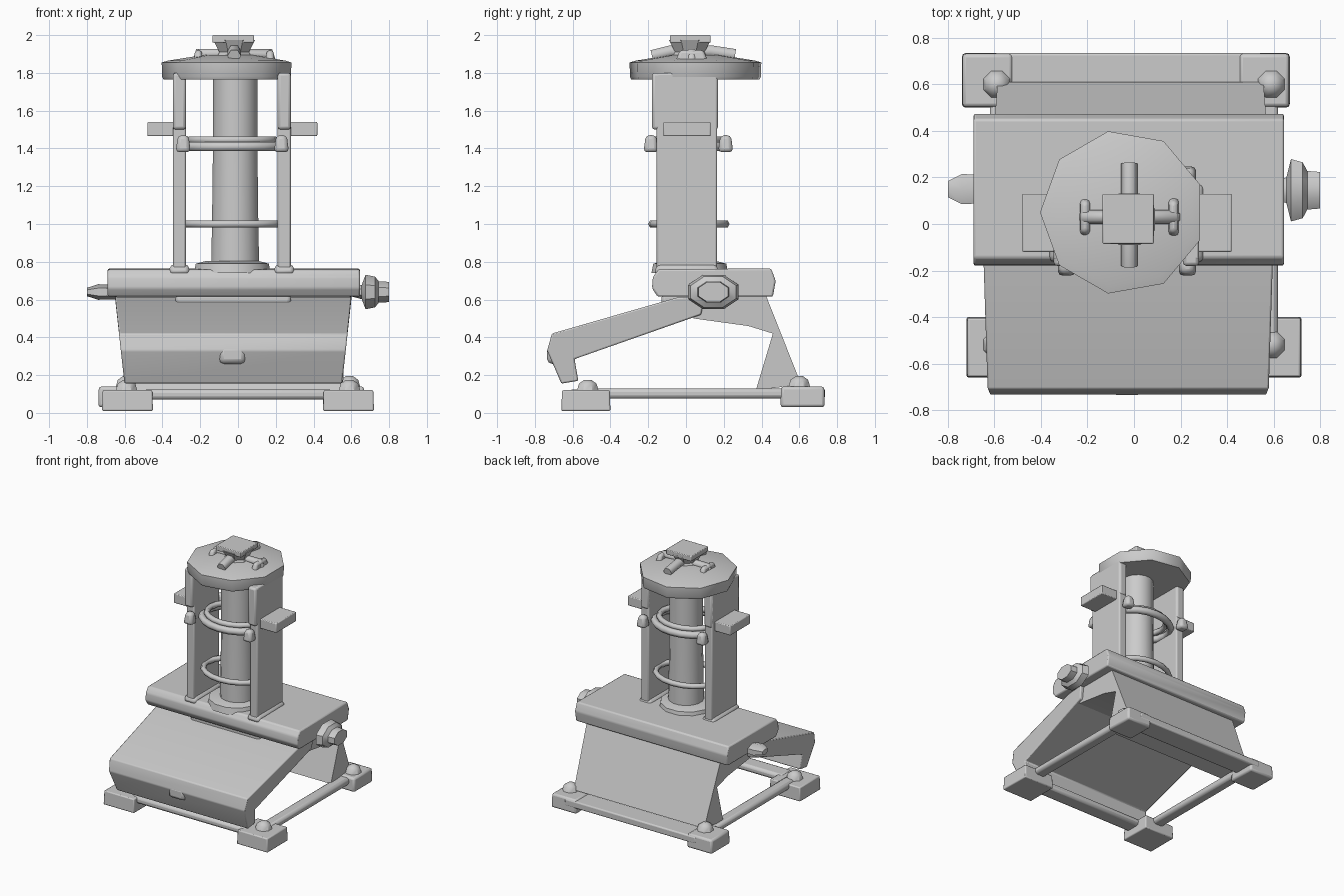
import bpy, bmesh, math
from mathutils import Vector

cube = bpy.data.objects.get("Cube")
if cube:
    bpy.data.objects.remove(cube, do_unlink=True)

grey = bpy.data.materials.new("light grey")
grey.use_nodes = True
COLOUR = (0.6, 0.6, 0.6, 1)
grey.diffuse_color = COLOUR
grey.node_tree.nodes["Principled BSDF"].inputs["Base Color"].default_value = COLOUR


def finish(name, bm, bevel=0.0):
    bmesh.ops.recalc_face_normals(bm, faces=bm.faces)
    mesh = bpy.data.meshes.new(name)
    bm.to_mesh(mesh)
    bm.free()
    mesh.materials.append(grey)
    ob = bpy.data.objects.new(name, mesh)
    bpy.context.collection.objects.link(ob)
    if bevel:
        mod = ob.modifiers.new("bevel", 'BEVEL')
        mod.width = bevel
        mod.segments = 2
    bpy.ops.object.select_all(action='DESELECT')
    ob.select_set(True)
    bpy.context.view_layer.objects.active = ob
    bpy.ops.object.shade_smooth_by_angle(angle=math.radians(40))
    return ob


def box(name, x, y, z, bevel=0.0, taper=1.0):
    """Box from ranges; taper scales the top in x and y."""
    bm = bmesh.new()
    bmesh.ops.create_cube(bm, size=1)
    for v in bm.verts:
        k = taper if v.co.z > 0 else 1
        v.co = [(r[0] + r[1]) / 2 + c * s * (r[1] - r[0])
                for r, c, s in zip((x, y, z), v.co, (k, k, 1))]
    return finish(name, bm, bevel)


def side_profile(name, points, x0, x1, narrow=0.0, z_top=0.6, bevel=0.0):
    """Extrude a y-z outline along x, narrowing towards the ground."""
    bm = bmesh.new()
    rings = []
    for x, sign in ((x0, 1), (x1, -1)):
        rings.append([bm.verts.new((x + sign * narrow * (z_top - z), y, z)) for y, z in points])
    n = len(points)
    bm.faces.new(rings[0])
    bm.faces.new(rings[1])
    for i in range(n):
        j = (i + 1) % n
        bm.faces.new((rings[0][i], rings[0][j], rings[1][j], rings[1][i]))
    return finish(name, bm, bevel)


def lathe(name, profile, centre, sides, sx=1.0, sy=1.0, axis='Z'):
    """Stack of (radius, height) rings closed at both ends."""
    bm = bmesh.new()
    rings = []
    for r, h in profile:
        ring = []
        for i in range(sides):
            a = math.tau * (i + 0.5) / sides
            p = Vector((r * sx * math.cos(a), r * sy * math.sin(a), h))
            if axis == 'X':
                p = Vector((p.z, p.x, p.y))
            ring.append(bm.verts.new(p + Vector(centre)))
        rings.append(ring)
    for a, b in zip(rings, rings[1:]):
        for i in range(sides):
            j = (i + 1) % sides
            bm.faces.new((a[i], a[j], b[j], b[i]))
    bm.faces.new(rings[0])
    bm.faces.new(rings[-1])
    return finish(name, bm)


def rod(name, points, radius, closed=False):
    curve = bpy.data.curves.new(name, 'CURVE')
    curve.dimensions = '3D'
    curve.bevel_depth = radius
    curve.bevel_resolution = 1
    curve.use_fill_caps = True
    line = curve.splines.new('POLY')
    line.points.add(len(points) - 1)
    for p, co in zip(line.points, points):
        p.co = (*co, 1)
    line.use_cyclic_u = closed
    curve.materials.append(grey)
    ob = bpy.data.objects.new(name, curve)
    bpy.context.collection.objects.link(ob)
    return ob


# Ground frame: feet, rails and foot knobs
for side, s in (("right", -1), ("left", 1)):
    box(f"front_{side}_foot", sorted((s * 0.45, s * 0.72)), (-0.66, -0.40), (0.01, 0.12), 0.008, 0.97)
    x_rear = (-0.74, -0.52) if s < 0 else (0.45, 0.67)
    box(f"rear_{side}_foot", x_rear, (0.50, 0.735), (0.03, 0.14), 0.015, 0.97)
    box(f"{side}_side_rail", sorted((s * 0.53, s * 0.62)), (-0.50, 0.56), (0.075, 0.13), 0.02)
    for end, y, z in (("front", -0.52, 0.11), ("rear", 0.60, 0.13)):
        lathe(f"{end}_{side}_foot_knob", [(0.065, 0), (0.05, 0.045), (0.02, 0.065)],
              (s * 0.59, y, z), 8)
box("front_rail", (-0.50, 0.50), (-0.62, -0.49), (0.07, 0.125), 0.02)
box("rear_rail", (-0.60, 0.55), (0.56, 0.735), (0.075, 0.13), 0.01)

# Sloping front apron and rear support panel
side_profile("front_apron", [(-0.735, 0.33), (-0.71, 0.42), (-0.05, 0.61), (0.10, 0.62),
                             (0.08, 0.52), (-0.59, 0.285), (-0.57, 0.17), (-0.66, 0.155)],
             -0.65, 0.60, 0.11, bevel=0.008)
side_profile("rear_panel", [(0.04, 0.50), (0.33, 0.46), (0.46, 0.42), (0.37, 0.12),
                            (0.61, 0.15), (0.42, 0.63), (0.04, 0.63)], -0.60, 0.57, 0.03)
box("apron_knob", (-0.10, 0.04), (-0.735, -0.66), (0.26, 0.355), 0.025)

# Platform with rounded front edge, and side fittings
side_profile("platform", [(-0.15, 0.615), (-0.18, 0.66), (-0.175, 0.72), (-0.145, 0.76),
                          (0.45, 0.765), (0.475, 0.70), (0.46, 0.615)], -0.69, 0.645, bevel=0.01)
box("platform_underside", (-0.33, 0.28), (-0.13, 0.15), (0.56, 0.63), 0.02)
lathe("left_side_knob", [(0.04, -0.04), (0.06, 0.01), (0.145, 0.03), (0.13, 0.08),
                         (0.09, 0.10), (0.085, 0.155)], (0.645, 0.145, 0.64), 8, 1, 0.68, 'X')
lathe("right_side_knob", [(0.04, -0.12), (0.075, -0.06), (0.07, 0.03)],
      (-0.68, 0.15, 0.64), 6, 1, 0.55, 'X')

# Tower: side plates, lugs and central tube
for side, x, lug in (("right", (-0.345, -0.275), (-0.48, -0.335)),
                     ("left", (0.21, 0.28), (0.27, 0.42))):
    box(f"{side}_tower_plate", x, (-0.155, 0.165), (0.74, 1.80), 0.01)
    box(f"{side}_plate_head", x, (-0.18, 0.17), (1.50, 1.80), 0.015)
    box(f"{side}_plate_foot", (x[0] - 0.02, x[1] + 0.02), (-0.17, 0.18), (0.735, 0.785), 0.02, 0.9)
    box(f"{side}_lug", lug, (-0.12, 0.13), (1.465, 1.54), 0.006)
lathe("central_tube", [(0.13, 0.74), (0.125, 1.0), (0.12, 1.4), (0.12, 1.80)], (-0.015, 0.02, 0), 16)
lathe("tube_collar", [(0.21, 0.74), (0.20, 0.79), (0.14, 0.805)], (-0.03, 0.02, 0), 12)


# Guard hoops bowed around the tube
def hoop(name, z, rx, ry, radius):
    rod(name, [(-0.03 + rx * math.cos(math.tau * i / 20), 0.015 + ry * math.sin(math.tau * i / 20), z)
               for i in range(20)], radius, True)


hoop("lower_hoop", 1.0, 0.25, 0.195, 0.021)
hoop("upper_hoop", 1.41, 0.26, 0.205, 0.028)
hoop("upper_hoop_rim", 1.445, 0.22, 0.18, 0.022)
for x in (-0.29, 0.23):
    for y in (-0.185, 0.21):
        box("hoop_clamp", (x - 0.04, x + 0.04), (y - 0.04, y + 0.04), (1.38, 1.47), 0.02, 0.7)

# Cap and finial
lathe("cap", [(0.345, 1.765), (0.352, 1.78), (0.354, 1.855), (0.32, 1.865), (0.13, 1.895)],
      (-0.05, 0.05, 0), 9)
lathe("finial_stem", [(0.11, 1.86), (0.085, 1.91), (0.12, 1.975)], (-0.02, 0.02, 0), 8)
box("finial_top", (-0.135, 0.085), (-0.085, 0.13), (1.96, 2.0), 0.005)
rod("finial_cross_handle", [(-0.215, 0.03, 1.86), (-0.205, 0.03, 1.905), (0.165, 0.03, 1.905),
                            (0.175, 0.03, 1.86)], 0.03)
rod("finial_long_handle", [(-0.02, -0.18, 1.89), (-0.02, -0.08, 1.915), (-0.02, 0.13, 1.915),
                           (-0.02, 0.26, 1.895)], 0.036)
for x in (-0.21, 0.17):
    box("handle_grip", (x - 0.025, x + 0.025), (-0.06, 0.12), (1.85, 1.92), 0.015, 0.7)
